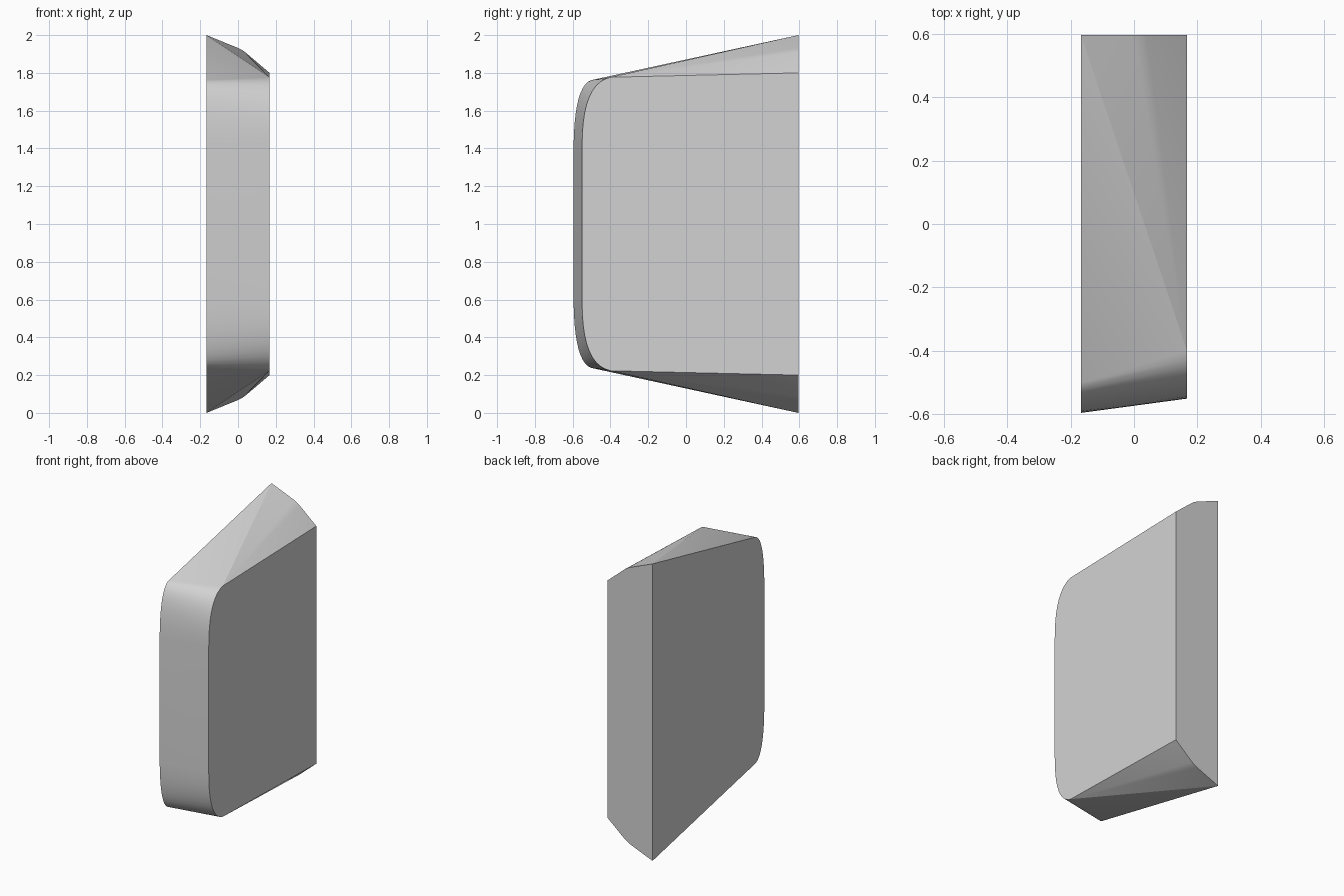
import bpy
import bmesh
from mathutils import Vector

cube = bpy.data.objects.get("Cube")
if cube:
    bpy.data.objects.remove(cube, do_unlink=True)

HALF_WIDTH = 0.167
BACK = 0.595


def rounded_corner(start, control, end, steps=10):
    """Points (y, z) along a curved front corner."""
    a, b, c = Vector(start), Vector(control), Vector(end)
    return [a.lerp(b, i / steps).lerp(b.lerp(c, i / steps), i / steps)
            for i in range(steps + 1)]


# Upper halves of the two side outlines
wide_side = rounded_corner((-0.5, 1.762), (-0.59, 1.735), (-0.595, 1.42))
narrow_side = rounded_corner((-0.4, 1.777), (-0.55, 1.745), (-0.55, 1.42))
upper = [(-HALF_WIDTH, y, z) for y, z in wide_side]
upper += [(HALF_WIDTH, y, z) for y, z in narrow_side]

# Bevelled upper edge of the back
upper += [(x, BACK, z) for x, z in
          [(-HALF_WIDTH, 2), (0, 1.932), (0.02, 1.922), (0.04, 1.908), (HALF_WIDTH, 1.8)]]

# Solid wedge block, mirrored about mid height
bm = bmesh.new()
for x, y, z in upper:
    bm.verts.new((x, y, z))
    bm.verts.new((x, y, 2 - z))
bmesh.ops.convex_hull(bm, input=bm.verts[:])
bmesh.ops.dissolve_limit(bm, angle_limit=0.003, verts=bm.verts[:], edges=bm.edges[:])
bmesh.ops.recalc_face_normals(bm, faces=bm.faces[:])

mesh = bpy.data.meshes.new("wedge_block")
bm.to_mesh(mesh)
bm.free()
block = bpy.data.objects.new("wedge_block", mesh)
bpy.context.collection.objects.link(block)

# Plain grey surface
grey = bpy.data.materials.new("light_grey")
grey.use_nodes = True
grey.diffuse_color = (0.65, 0.65, 0.65, 1)
grey.node_tree.nodes["Principled BSDF"].inputs["Base Color"].default_value = grey.diffuse_color
mesh.materials.append(grey)

# Smooth front corners, crisp side edges
bpy.ops.object.select_all(action="DESELECT")
block.select_set(True)
bpy.context.view_layer.objects.active = block
bpy.ops.object.shade_smooth_by_angle(angle=0.3)
